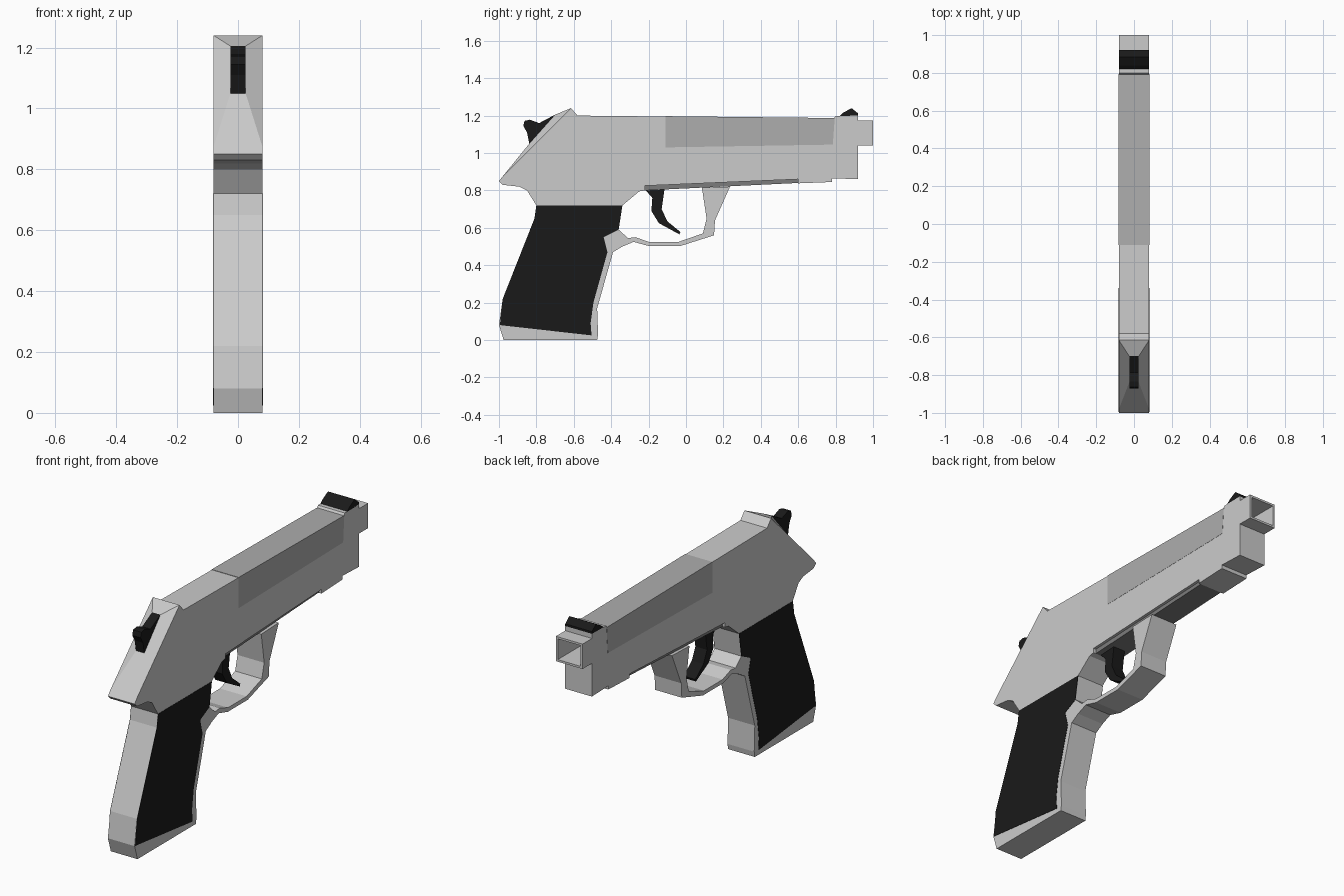
import bpy, bmesh
from mathutils import Vector

if "Cube" in bpy.data.objects:
    bpy.data.objects.remove(bpy.data.objects["Cube"])


def material(name, v):
    m = bpy.data.materials.new(name)
    m.diffuse_color = (v, v, v, 1)
    m.use_nodes = True
    m.node_tree.nodes["Principled BSDF"].inputs["Base Color"].default_value = m.diffuse_color
    return m


BLACK = material("black", 0.01)
DARK = material("dark_grey", 0.42)
SHADOW = material("deep_grey", 0.2)


def prism(profile, half, x=0.0):
    """Extrude a (y, z) profile along x."""
    bm = bmesh.new()
    face = bm.faces.new([bm.verts.new((x - half, y, z)) for y, z in profile])
    new = bmesh.ops.extrude_face_region(bm, geom=[face])["geom"]
    bmesh.ops.translate(bm, vec=(2 * half, 0, 0),
                        verts=[g for g in new if isinstance(g, bmesh.types.BMVert)])
    bmesh.ops.recalc_face_normals(bm, faces=bm.faces)
    return bm


def finish(bm, name, mat=None):
    mesh = bpy.data.meshes.new(name)
    bm.to_mesh(mesh)
    bm.free()
    ob = bpy.data.objects.new(name, mesh)
    bpy.context.collection.objects.link(ob)
    if mat:
        mesh.materials.append(mat)
    return ob


def nearest_face(bm, point):
    return min(bm.faces, key=lambda f: (f.calc_center_median() - Vector(point)).length)


W = 0.08

# Main body: slide, frame, grip core and barrel in one outline
body = prism([(-1, .85), (-.98, .83), (-.89, .82), (-.85, .80), (-.80, .72),
              (-.81, .65), (-.98, .22), (-1, .08), (-.975, 0), (-.475, 0),
              (-.47, .03), (-.475, .17), (-.39, .47), (-.36, .59), (-.34, .72),
              (-.25, .795), (-.22, .80), (-.22, .825), (.6, .86), (.6, .838), (.78, .845),
              (.78, .865), (.92, .86), (.92, 1.04), (1, 1.04), (1, 1.175),
              (.92, 1.175), (.92, 1.20), (.80, 1.198), (.79, 1.185), (-.11, 1.195),
              (-.58, 1.20), (-.615, 1.24), (-.98, .875)], W)

# Raised facet on the slanted rear
rear = nearest_face(body, (0, -.80, 1.06))
bmesh.ops.inset_individual(body, faces=[rear], thickness=.03)
mid = rear.calc_center_median().z
for v in rear.verts:
    y, z = (-.70, 1.205) if v.co.z > mid else (-.838, 1.05)
    v.co = (.025 if v.co.x > 0 else -.025, y, z)

# Square bore
muzzle = nearest_face(body, (0, 1, 1.11))
bmesh.ops.inset_individual(body, faces=[muzzle], thickness=.016)
bmesh.ops.inset_individual(body, faces=[muzzle], thickness=0, depth=0)
for v in muzzle.verts:
    v.co.y -= .25
finish(body, "body")

# Trigger guard loop
finish(prism([(-.39, .47), (-.34, .50), (-.28, .525), (-.2, .503), (-.03, .503),
              (.15, .56), (.155, .64), (.235, .82), (.085, .815), (.11, .65),
              (.09, .57), (-.04, .525), (-.2, .525), (-.27, .55), (-.31, .545),
              (-.36, .59)], W), "trigger_guard")

# Recessed strip under the slide
finish(prism([(-.22, .80), (.6, .84), (.6, .865), (-.22, .83)], .065),
       "under_strip", SHADOW)

# Dark slide cover wrapping over the top
finish(prism([(-.11, 1.03), (.785, 1.045), (.795, 1.187), (-.11, 1.197)], W + .001),
       "slide_cover", DARK)

# Black grip panels on both sides
for side, x in (("left", -W), ("right", W)):
    finish(prism([(-.80, .72), (-.34, .72), (-.36, .59), (-.44, .55), (-.42, .47),
                  (-.495, .20), (-.51, .09), (-.505, .025), (-.995, .08), (-.98, .22),
                  (-.81, .65)], .0015, x), side + "_grip_panel", BLACK)

# Front sight, trigger and hammer
finish(prism([(.82, 1.197), (.92, 1.197), (.92, 1.212), (.885, 1.24), (.84, 1.215)],
             W), "front_sight", BLACK)
finish(prism([(-.215, .80), (-.115, .805), (-.13, .70), (-.10, .635), (-.03, .578),
              (-.035, .565), (-.145, .625), (-.185, .69), (-.18, .76)], .035),
       "trigger", BLACK)
finish(prism([(-.80, 1.04), (-.838, 1.05), (-.85, 1.11), (-.87, 1.145), (-.863, 1.172),
              (-.835, 1.178), (-.785, 1.16), (-.70, 1.205), (-.69, 1.17)], .025),
       "hammer", BLACK)
